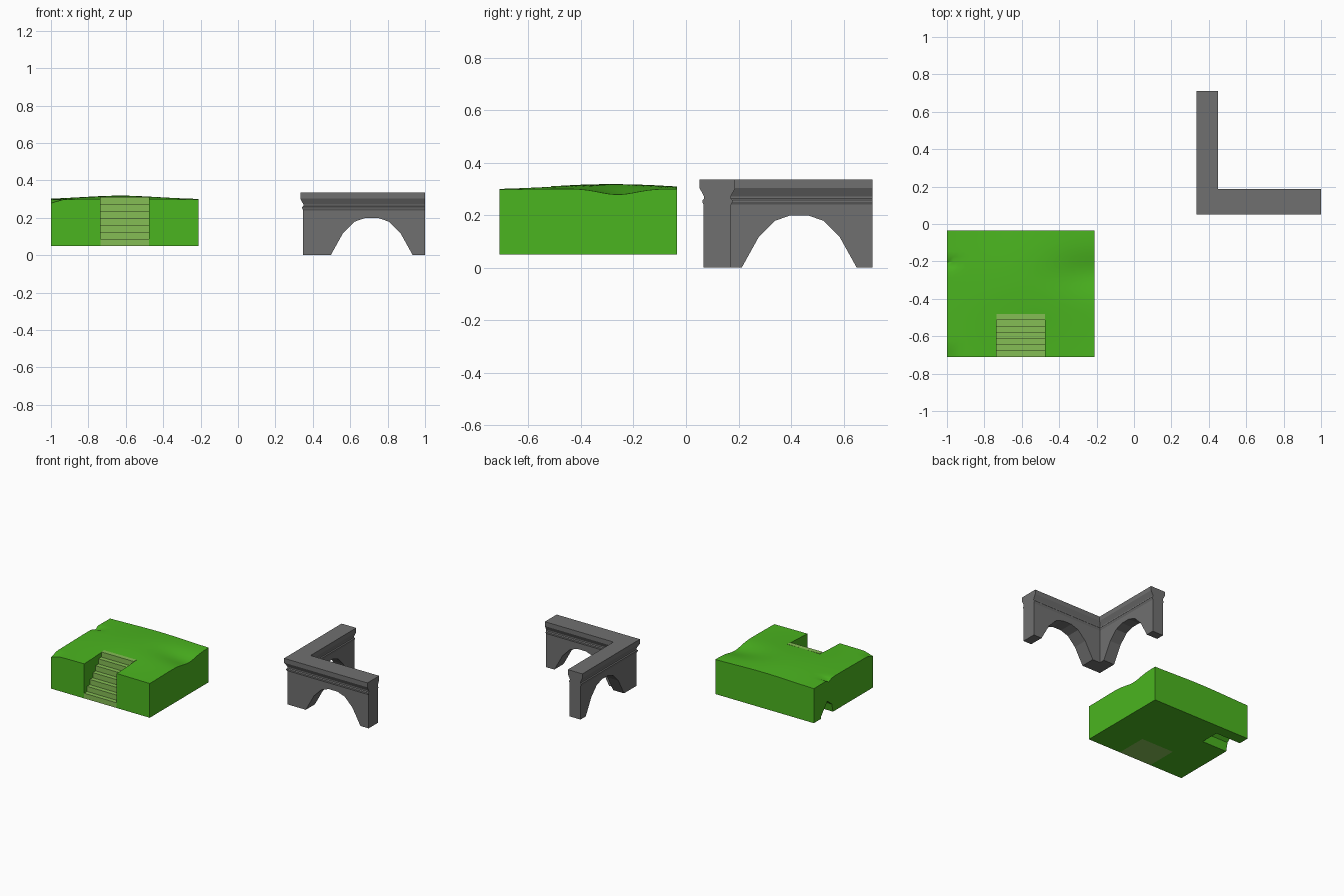
import bpy, bmesh, math

if "Cube" in bpy.data.objects:
    bpy.data.objects.remove(bpy.data.objects["Cube"])


def material(name, rgb):
    m = bpy.data.materials.new(name)
    m.use_nodes = True
    m.diffuse_color = (*rgb, 1)
    node = next(n for n in m.node_tree.nodes if n.type == "BSDF_PRINCIPLED")
    node.inputs["Base Color"].default_value = (*rgb, 1)
    return m


GRASS = material("grass green", (0.07, 0.46, 0.014))
STEP = material("pale step green", (0.235, 0.51, 0.09))
STONE = material("grey stone", (0.162, 0.162, 0.162))


def finish(name, bm, mat=None):
    bmesh.ops.recalc_face_normals(bm, faces=bm.faces)
    mesh = bpy.data.meshes.new(name)
    bm.to_mesh(mesh)
    bm.free()
    ob = bpy.data.objects.new(name, mesh)
    bpy.context.collection.objects.link(ob)
    if mat:
        mesh.materials.append(mat)
    return ob


def loft(name, sections, mat=None):
    """Closed solid through matching rings of points."""
    bm = bmesh.new()
    rings = [[bm.verts.new(p) for p in s] for s in sections]
    for a, b in zip(rings, rings[1:]):
        for i in range(len(a)):
            j = (i + 1) % len(a)
            bm.faces.new((a[i], a[j], b[j], b[i]))
    bm.faces.new(rings[0])
    bm.faces.new(rings[-1])
    return finish(name, bm, mat)


def cut(ob, cutter):
    """Subtract the cutter for good, then drop it."""
    mod = ob.modifiers.new("cut", "BOOLEAN")
    mod.operation = "DIFFERENCE"
    mod.solver = "EXACT"
    mod.object = cutter
    cutter.hide_render = True
    bpy.context.view_layer.objects.active = ob
    bpy.ops.object.modifier_apply(modifier=mod.name)
    bpy.data.objects.remove(cutter)


# Corner wall: cornice profile (inset, height) swept along an L with a mitre
X0, Y0, WX, WY = 0.333, 0.052, 0.117, 0.135
X_END, Y_END = 1.0, 0.71
profile = [(0.015, 0), (0.015, 0.24), (0.01, 0.25), (0.01, 0.257),
           (0.016, 0.263), (0.016, 0.272), (0, 0.303), (0, 0.335)]


def ring(place):
    outer = [place(d, d, z) for d, z in profile]
    inner = [place(WX - d, WY - d, z) for d, z in reversed(profile)]
    return outer + inner


wall = loft("corner_wall", [
    ring(lambda dx, dy, z: (X_END, Y0 + dy, z)),
    ring(lambda dx, dy, z: (X0 + dx, Y0 + dy, z)),
    ring(lambda dx, dy, z: (X0 + dx, Y_END, z))], STONE)

# Arched openings, one through each arm
half_arch = [(0.219, -0.02), (0.219, 0), (0.154, 0.117), (0.094, 0.178), (0.035, 0.199)]
arch = half_arch + [(-u, z) for u, z in reversed(half_arch)]
cut(wall, loft("arch_cutter_x", [[(0.715 + u, y, z) for u, z in arch] for y in (0, 0.3)]))
cut(wall, loft("arch_cutter_y", [[(x, 0.431 + u, z) for u, z in arch] for x in (0.25, 0.55)]))


# Grassy mound: block with a gently rolling top
L, R, F, B, BASE = -1.0, -0.21, -0.71, -0.035, 0.05


def bell(x, y, cx, cy, sx, sy):
    return math.exp(-((x - cx) / sx) ** 2 - ((y - cy) / sy) ** 2)


def height(x, y):
    z = 0.297 + 0.022 * bell(x, y, -0.6, -0.28, 0.33, 0.32)
    z -= 0.024 * bell(x, y, R, -0.26, 0.22, 0.1)
    z -= 0.02 * bell(x, y, L, F, 0.04, 0.04)
    return z - 0.02 * bell(x, y, L, -0.21, 0.05, 0.02)


NX, NY = 24, 24
bm = bmesh.new()
bmesh.ops.create_grid(bm, x_segments=NX, y_segments=NY, size=1)
for v in bm.verts:
    x = L + (v.co.x + 1) / 2 * (R - L)
    y = F + (v.co.y + 1) / 2 * (B - F)
    v.co = (x, y, height(x, y))
rim = [e for e in bm.edges if e.is_boundary]
skirt = bmesh.ops.extrude_edge_only(bm, edges=rim)["geom"]
for v in skirt:
    if isinstance(v, bmesh.types.BMVert):
        v.co.z = BASE
bmesh.ops.holes_fill(bm, edges=[e for e in bm.edges if e.is_boundary], sides=0)
mound = finish("grass_mound", bm, GRASS)

# Recess for the stairs, and a small hollow low in the side
SL, SR, SB = -0.735, -0.475, -0.482


def block(x0, x1, y0, y1, z):
    return [(x0, y0, z), (x1, y0, z), (x1, y1, z), (x0, y1, z)]


cut(mound, loft("stair_cutter", [block(SL, SR, F - 0.1, SB, z) for z in (0, 0.5)]))
hollow = [(-0.1, 0), (-0.12, 0.07), (-0.19, 0.15), (-0.24, 0.11), (-0.265, 0)]
cut(mound, loft("hollow_cutter", [
    [(L - 0.1, y, z) for y, z in hollow],
    [(L + 0.2, y, z) for y, z in hollow]]))

# Stairs: stepped side profile across the recess
STEPS = 7
run = (SB - F) / STEPS
rise = (0.312 - BASE) / STEPS
side = [(F, BASE)]
for i in range(STEPS):
    top = BASE + rise * (i + 1)
    side += [(F + run * i, top), (F + run * (i + 1), top)]
side.append((SB, BASE))
side = [p for i, p in enumerate(side) if p not in side[:i]]
loft("stairs", [[(x, y, z) for y, z in side] for x in (SL, SR)], STEP)

# Smooth the rolling grass, keeping edges sharp
bpy.ops.object.select_all(action="DESELECT")
mound.select_set(True)
bpy.context.view_layer.objects.active = mound
bpy.ops.object.shade_smooth_by_angle(angle=math.radians(30))
